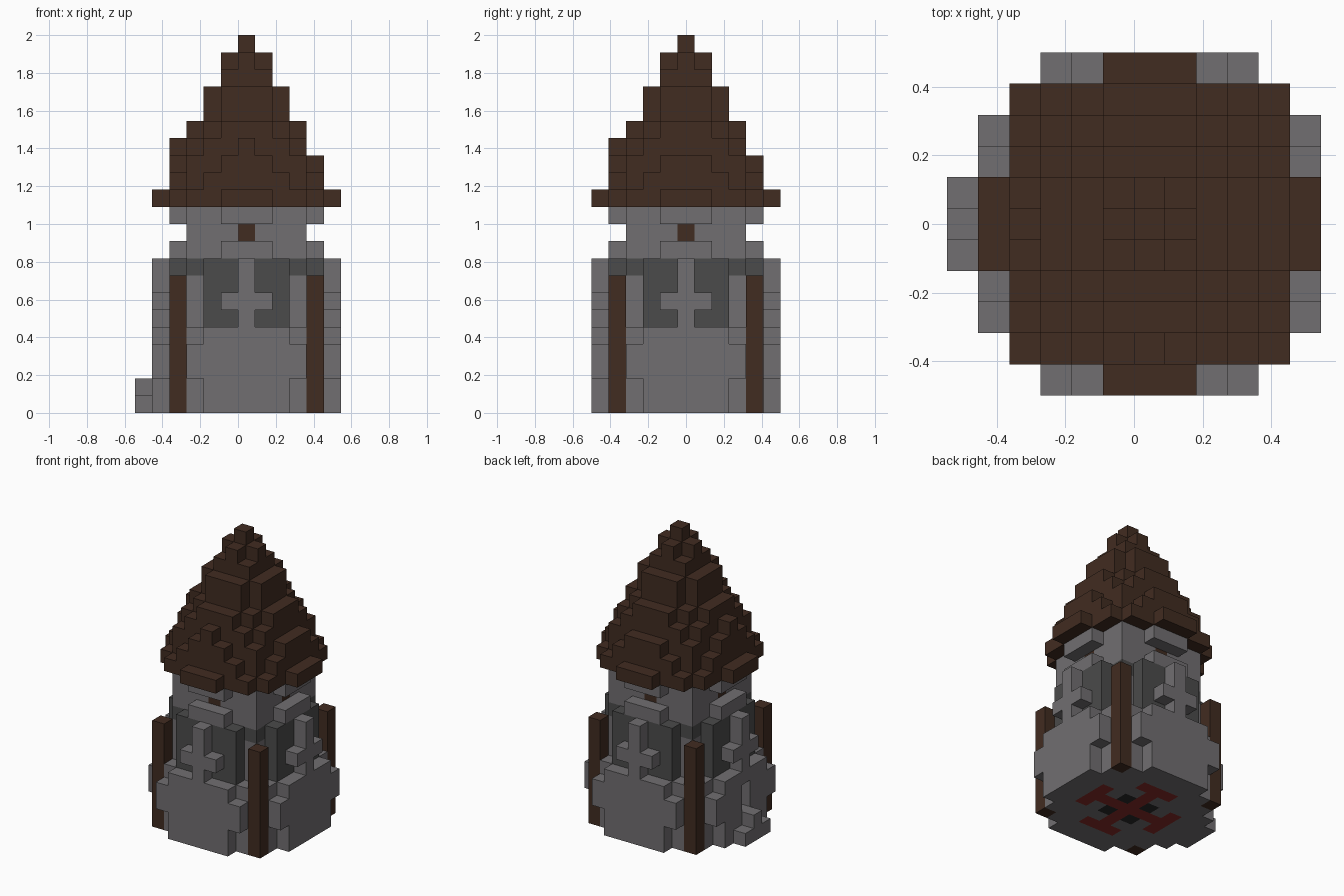
import bpy, bmesh, math
from mathutils import Vector

if "Cube" in bpy.data.objects:
    bpy.data.objects.remove(bpy.data.objects["Cube"], do_unlink=True)

U = 2 / 22                      # block size
CENTRE = Vector((U / 2, 0, 0))  # tower axis


def material(name, rgb):
    m = bpy.data.materials.new(name)
    m.use_nodes = True
    m.diffuse_color = (*rgb, 1)
    m.node_tree.nodes["Principled BSDF"].inputs["Base Color"].default_value = (*rgb, 1)
    return m


STONE = material("light stone", (0.165, 0.158, 0.165))
SLATE = material("dark stone", (0.07, 0.07, 0.07))
WOOD = material("dark wood", (0.053, 0.025, 0.015))
RED = material("red floor", (0.24, 0.025, 0.02))
BLACK = material("black floor", (0.022, 0.022, 0.022))

cells = {}      # block position -> part name
parts = {}      # part name -> material


def box(part, mat, xs, ys, zs):
    """Fill inclusive x and y ranges, and z from bottom up to top."""
    parts[part] = mat
    for x in range(xs[0], xs[1] + 1):
        for y in range(ys[0], ys[1] + 1):
            for z in range(*zs):
                cells[x, y, z] = part


def four_sides(part, mat, along, out, zs):
    """Place a block on all four faces of the tower."""
    a, b = along
    box(part, mat, (a, b), (-out, -out), zs)
    box(part, mat, (-b, -a), (out, out), zs)
    box(part, mat, (out, out), (a, b), zs)
    box(part, mat, (-out, -out), (-b, -a), zs)


# Square core with a dark band around it
box("core_wall", STONE, (-3, 3), (-3, 3), (0, 12))
for x in (-3, 3):
    for y in (-3, 3):
        box("dark_band", SLATE, (x, x), (y, y), (8, 9))

# Thick lower wall with wider bands on each face
four_sides("lower_wall", STONE, (-3, 3), 4, (0, 5))
four_sides("lower_wall", STONE, (-2, 2), 5, (0, 5))
for side in (-3, 3):
    four_sides("lower_wall", STONE, (side, side), 5, (2, 4))

# Dark windows with a stone cross, sill cap and corbel
four_sides("window_panels", SLATE, (-2, 2), 4, (5, 9))
four_sides("window_crosses", STONE, (0, 0), 5, (5, 9))
four_sides("window_crosses", STONE, (-1, 1), 5, (6, 7))
four_sides("window_caps", STONE, (-1, 1), 4, (9, 10))
four_sides("attic_windows", WOOD, (0, 0), 3, (10, 11))
four_sides("corbels", STONE, (-1, 1), 4, (11, 12))

# Corner posts
for x in (-4, 4):
    for y in (-4, 4):
        box("corner_posts", WOOD, (x, x), (y, y), (0, 8))

# Door recess and steps on the side
box("door", WOOD, (-4, -4), (0, 0), (2, 4))
for z in (2, 3):
    del cells[-5, 0, z]
box("steps", STONE, (-6, -6), (-1, 1), (0, 1))
box("steps", STONE, (-6, -6), (0, 0), (0, 2))

# Stepped conical roof
for x in range(-5, 6):
    for y in range(-5, 6):
        top = min(22, round(23 - 2 * math.hypot(x, y)))
        if (x, y) in ((-4, 0), (0, -4)):
            top += 1
        if top > 12:
            box("roof", WOOD, (x, x), (y, y), (12, top))

# Floor pattern on the underside
for x in range(-3, 4):
    for y in range(-3, 4):
        a, b = sorted((abs(x), abs(y)))
        if a == 0 or (a, b) == (1, 3):
            box("floor_pattern", RED, (x, x), (y, y), (0, 1))
        elif (a, b) == (1, 1):
            box("floor_spots", BLACK, (x, x), (y, y), (0, 1))

# Build each part from its exposed block faces
AXES = [Vector(v) for v in ((1, 0, 0), (0, 1, 0), (0, 0, 1))]
for part, mat in parts.items():
    bm = bmesh.new()
    for pos, owner in cells.items():
        if owner != part:
            continue
        mid = Vector(pos) + AXES[2] / 2
        for k in range(3):
            for sign in (-1, 1):
                n = AXES[k] * sign
                if tuple(int(c) for c in Vector(pos) + n) in cells:
                    continue
                p, q = AXES[(k + 1) % 3] / 2, AXES[(k + 2) % 3] / 2 * sign
                c = mid + n / 2
                corners = (c - p - q, c + p - q, c + p + q, c - p + q)
                bm.faces.new([bm.verts.new(v * U + CENTRE) for v in corners])
    bmesh.ops.remove_doubles(bm, verts=bm.verts, dist=U / 100)
    bmesh.ops.dissolve_limit(bm, angle_limit=0.01, verts=bm.verts, edges=bm.edges)
    mesh = bpy.data.meshes.new(part)
    bm.to_mesh(mesh)
    bm.free()
    mesh.materials.append(mat)
    bpy.context.collection.objects.link(bpy.data.objects.new(part, mesh))
